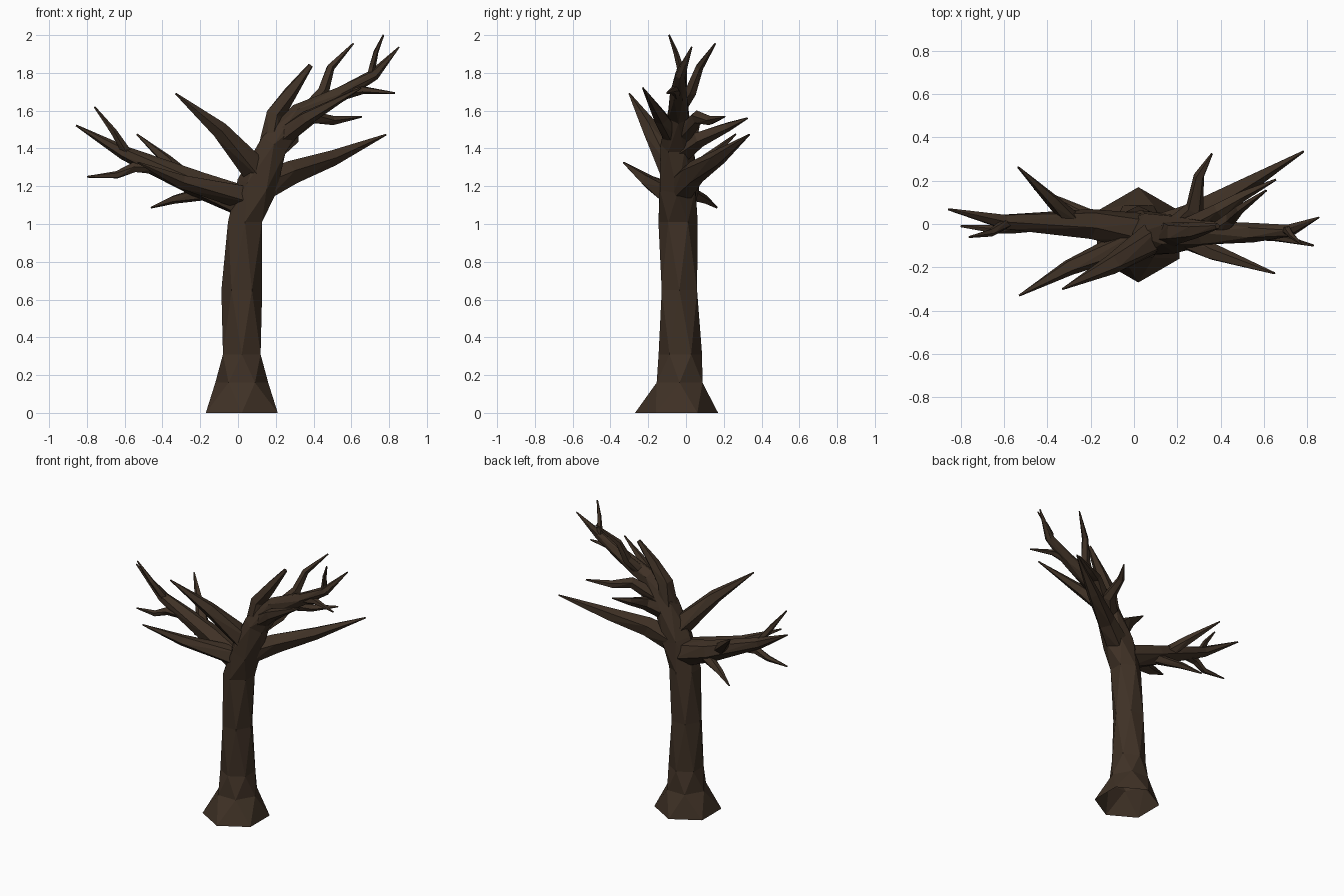
import bpy, bmesh, math
from mathutils import Vector

if "Cube" in bpy.data.objects:
    bpy.data.objects.remove(bpy.data.objects["Cube"])

bark = bpy.data.materials.new("bark")
bark.diffuse_color = (0.05, 0.031, 0.019, 1)
bark.use_nodes = True
bark.node_tree.nodes["Principled BSDF"].inputs["Base Color"].default_value = bark.diffuse_color
UP = Vector((0, 0, 1))


def limb(name, path, radii, sides, twist, flat_rings=0):
    """Faceted tube along a path, open at the start; returns its path and radii."""
    bm = bmesh.new()
    path = [Vector(p) for p in path]
    rings = []
    for i, p in enumerate(path):
        d = Vector((0, 0, 0))
        if i > 0:
            d += (p - path[i - 1]).normalized()
        if i < len(path) - 1:
            d += (path[i + 1] - p).normalized()
        q = UP.rotation_difference(UP if i < flat_rings else d.normalized())
        ring = []
        for k in range(sides):
            a = 2 * math.pi * (k + twist * i) / sides - math.pi / 2
            ring.append(bm.verts.new(p + q @ Vector((math.cos(a), math.sin(a), 0)) * radii[i]))
        rings.append(ring)
    for a, b in zip(rings, rings[1:]):
        for k in range(sides):
            n = (k + 1) % sides
            bm.faces.new((a[k], a[n], b[k]))
            bm.faces.new((a[n], b[n], b[k]))
    bm.faces.new(rings[-1])
    me = bpy.data.meshes.new(name)
    bm.to_mesh(me)
    bm.free()
    me.materials.append(bark)
    bpy.context.collection.objects.link(bpy.data.objects.new(name, me))
    return path, radii


def branch(name, parent, t, *bends, k=0.7, tip=0.005, sides=5):
    """Branch leaving its parent at path position t, tapering by length to its tip."""
    pts, rad = parent
    i = int(t)
    start = pts[i].lerp(pts[i + 1], t - i)
    r = k * (rad[i] + (rad[i + 1] - rad[i]) * (t - i))
    path = [start] + [Vector(b) for b in bends]
    run = [0]
    for a, b in zip(path, path[1:]):
        run.append(run[-1] + (b - a).length)
    radii = [tip + (r - tip) * (1 - s / run[-1]) ** 0.8 for s in run]
    return limb(name, path, radii, sides, 0.2)


# Flared trunk running into the leaning main limb
trunk = limb("trunk", [
    (0.02, -0.05, 0), (0.02, -0.034, 0.16), (0.02, -0.03, 0.31), (0.02, -0.035, 0.65),
    (0.037, -0.042, 1.01), (0.1, -0.045, 1.2), (0.19, -0.05, 1.42), (0.33, -0.04, 1.58),
    (0.55, -0.04, 1.69), (0.72, -0.03, 1.79), (0.853, 0.03, 1.937)],
    [0.22, 0.14, 0.115, 0.108, 0.104, 0.108, 0.085, 0.062, 0.045, 0.03, 0.004], 6, 0.5, 5)

# Large branches leaving the trunk
left = branch("left_branch", trunk, 4.5, (-0.2, 0, 1.205), (-0.6, 0.01, 1.375),
              (-0.857, 0.068, 1.522), k=0.87, sides=6)
branch("right_branch", trunk, 4.85, (0.28, 0.04, 1.27), (0.5, 0.17, 1.35),
       (0.783, 0.335, 1.473), k=0.78)
branch("front_left_branch", trunk, 5.25, (-0.1, -0.185, 1.5), (-0.33, -0.3, 1.69), k=0.8)
branch("front_low_branch", trunk, 4.65, (-0.3, -0.2, 1.225), (-0.53, -0.33, 1.325))
branch("upper_branch", trunk, 5.75, (0.195, -0.04, 1.58), (0.28, -0.03, 1.7),
       (0.385, -0.01, 1.84), k=0.8, tip=0.014)

# Twigs on the left branch
branch("left_top_twig", left, 1.95, (-0.66, -0.04, 1.49), (-0.76, -0.06, 1.62))
branch("left_back_twig", left, 1.18, (-0.38, 0.11, 1.34), (-0.535, 0.263, 1.475))
branch("left_low_twig", left, 1.55, (-0.55, -0.015, 1.3), (-0.64, -0.025, 1.26),
       (-0.8, -0.01, 1.25))
branch("left_under_twig", left, 0.7, (-0.34, 0.1, 1.13), (-0.46, 0.163, 1.087), k=0.6)

# Twigs and side branches on the leaning main limb
branch("top_back_twig", trunk, 7.2, (0.45, 0.025, 1.7), (0.49, 0.07, 1.83), (0.61, 0.155, 1.955))
branch("top_end_twig", trunk, 8.9, (0.71, -0.03, 1.83), (0.73, -0.055, 1.91), (0.77, -0.09, 2))
branch("top_front_twig", trunk, 7.9, (0.66, -0.06, 1.71), (0.83, -0.1, 1.693))
branch("front_right_branch", trunk, 6.1, (0.36, -0.13, 1.56), (0.65, -0.228, 1.72))
branch("back_right_branch", trunk, 6.1, (0.39, 0.06, 1.565), (0.5, 0.13, 1.548),
       (0.655, 0.205, 1.568))
branch("back_branch", trunk, 5.75, (0.28, 0.07, 1.45), (0.3, 0.22, 1.515), (0.36, 0.325, 1.56))
